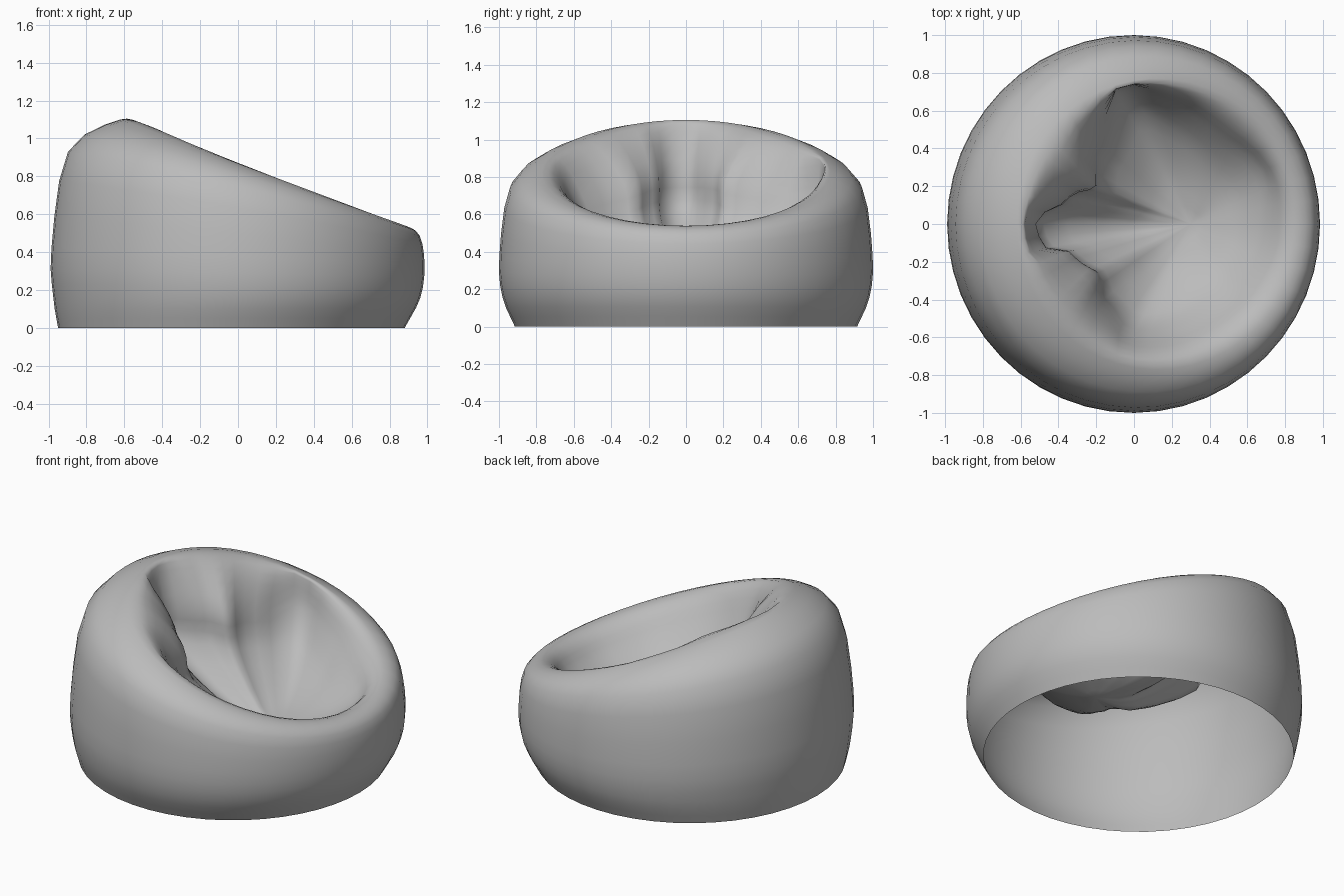
import bpy, bmesh, math
from mathutils import Vector

if "Cube" in bpy.data.objects:
    bpy.data.objects.remove(bpy.data.objects["Cube"])

SEGS, STEPS = 48, 3

# Radius of the padded inner lip by angle in degrees (tucked corners and bulging cushions)
LIP = [(0, .70), (18, .73), (50, .64), (72, .66), (94, .72), (112, .47), (137, .30), (160, .38),
       (180, .52), (192, .50), (205, .37), (232, .34), (255, .48), (267, .59), (300, .62),
       (330, .66), (360, .70)]


def lip_radius(deg):
    for (a, ra), (b, rb) in zip(LIP, LIP[1:]):
        if a <= deg <= b:
            t = (1 - math.cos(math.pi * (deg - a) / (b - a))) / 2
            return ra + (rb - ra) * t
    return LIP[0][1]


def control_points(th):
    """Section of the bag at one angle, from floor edge over the rim into the seat."""
    c, s = math.cos(th), math.sin(th)
    d = Vector((c, s, 0))
    up = Vector((0, 0, 1))
    back = (1 - c) / 2                      # 0 at the low lip, 1 at the backrest
    R = .985 + .013 * s * s
    base = .915 - .035 * c
    rim_r = .75 + .13 * c + .01 * s * s
    rim_z = .868 - .375 * rim_r * c
    belt = .33 + .09 * back
    lip_z = rim_z * (.80 - .06 * back)
    lip = d * lip_radius(math.degrees(th))
    mid = Vector((.30, 0, 0))
    shoulder = d * (rim_r + (R - rim_r) * .76) + up * (belt + (rim_z - belt) * .75)
    inner = (lip + d * rim_r) * .5 + up * (lip_z * .2 + rim_z * .8)
    return [d * base,
            d * (R - .022 + .012 * back) + up * .16,
            d * R + up * belt,
            shoulder,
            d * rim_r + up * rim_z,
            inner,
            lip + up * lip_z,
            lip.lerp(mid, .32 - .27 * back) + up * (.35 + .25 * back),
            lip.lerp(mid, .60) + up * .31,
            mid + up * .26]


def spline(p):
    """Catmull-Rom curve through the section points."""
    q = [p[0] * 2 - p[1]] + p + [p[-1] * 2 - p[-2]]
    out = []
    for i in range(1, len(q) - 2):
        a, b, c, d = q[i - 1:i + 3]
        for k in range(STEPS):
            t = k / STEPS
            out.append((b * 2 + (c - a) * t + (a * 2 - b * 5 + c * 4 - d) * t * t
                        + (b * 3 - a - c * 3 + d) * t ** 3) * .5)
    return out


# Beanbag cover: one open-bottomed shell lofted around the vertical axis
bm = bmesh.new()
cols = []
for j in range(SEGS):
    cols.append([bm.verts.new(v) for v in spline(control_points(2 * math.pi * j / SEGS))])
centre = bm.verts.new((.30, 0, .26))
for j in range(SEGS):
    a, b = cols[j], cols[(j + 1) % SEGS]
    for i in range(len(a) - 1):
        bm.faces.new((a[i], b[i], b[i + 1], a[i + 1]))
    bm.faces.new((a[-1], b[-1], centre))
for f in bm.faces:
    f.smooth = True
for v in bm.verts:
    v.co.z = max(v.co.z, 0)

mesh = bpy.data.meshes.new("beanbag_cover")
bm.to_mesh(mesh)
bm.free()
bag = bpy.data.objects.new("beanbag_cover", mesh)
bpy.context.collection.objects.link(bag)

# Plain grey fabric
mat = bpy.data.materials.new("grey fabric")
mat.diffuse_color = (.5, .5, .5, 1)
mat.use_nodes = True
mat.node_tree.nodes["Principled BSDF"].inputs["Base Color"].default_value = mat.diffuse_color
mesh.materials.append(mat)
